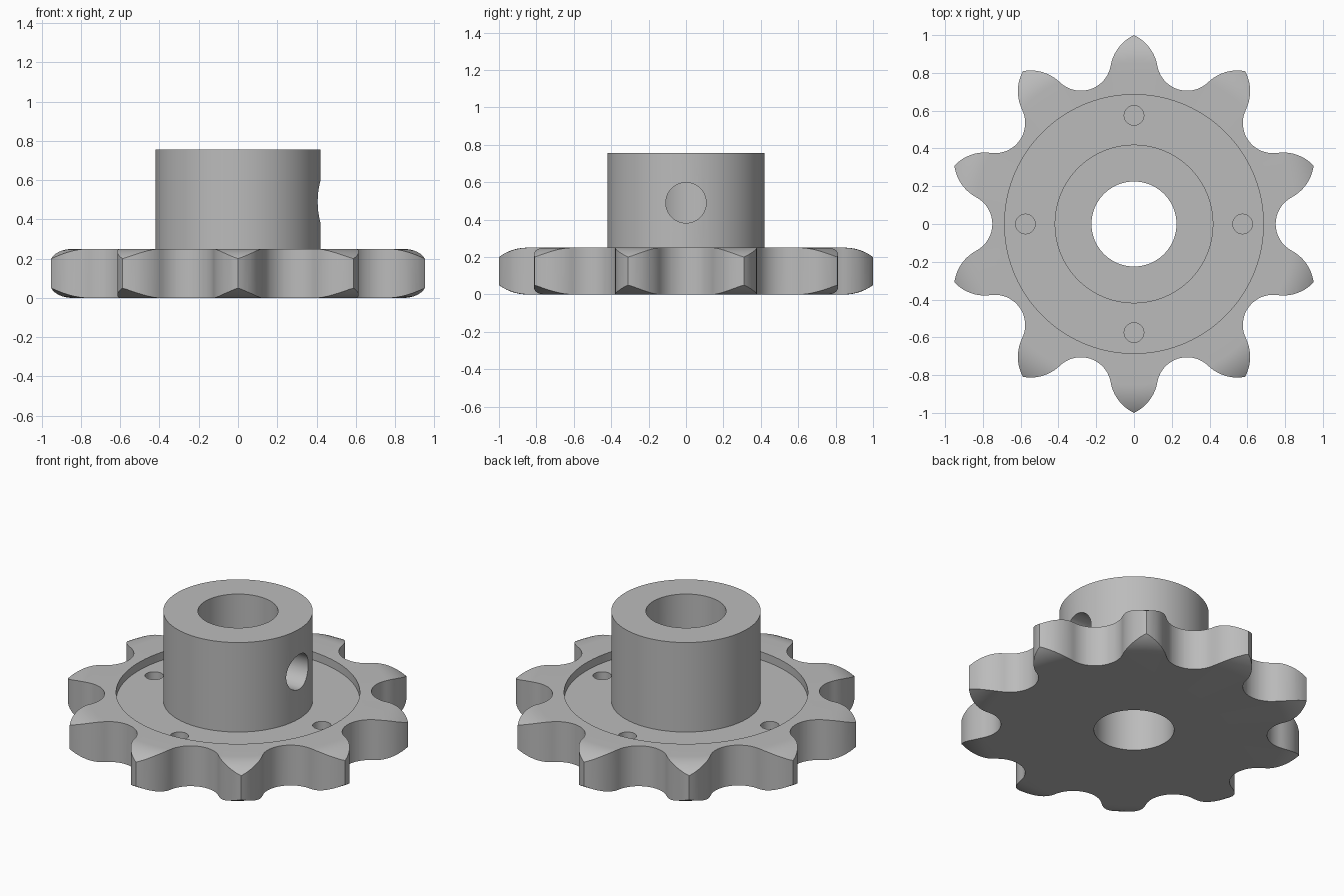
import bpy, bmesh, math
from math import sin, cos, pi, radians, sqrt
from mathutils import Matrix, Vector

if "Cube" in bpy.data.objects:
    bpy.data.objects.remove(bpy.data.objects["Cube"])

steel = bpy.data.materials.new("steel_grey")
steel.diffuse_color = (0.5, 0.5, 0.5, 1)
steel.use_nodes = True
steel.node_tree.nodes["Principled BSDF"].inputs["Base Color"].default_value = steel.diffuse_color

TEETH = 10
PLATE, HUB_TOP, RECESS = 0.25, 0.755, 0.2
PITCH_R, ROLLER_R = 0.91, 0.16


def make_object(name, bm):
    bmesh.ops.recalc_face_normals(bm, faces=bm.faces)
    mesh = bpy.data.meshes.new(name)
    bm.to_mesh(mesh)
    bm.free()
    mesh.materials.append(steel)
    obj = bpy.data.objects.new(name, mesh)
    bpy.context.collection.objects.link(obj)
    return obj


def lathe(name, profile, segments=120):
    """Revolve a closed (radius, z) profile about z."""
    bm = bmesh.new()
    rings = [[bm.verts.new((r * cos(2 * pi * i / segments), r * sin(2 * pi * i / segments), z))
              for r, z in profile] for i in range(segments)]
    n = len(profile)
    for i in range(segments):
        a, b = rings[i], rings[(i + 1) % segments]
        for j in range(n):
            k = (j + 1) % n
            bm.faces.new((a[j], b[j], b[k], a[k]))
    return make_object(name, bm)


def prism(name, outline, z0, z1):
    bm = bmesh.new()
    face = bm.faces.new([bm.verts.new((x, y, z0)) for x, y in outline])
    up = bmesh.ops.extrude_face_region(bm, geom=[face])
    bmesh.ops.translate(bm, vec=(0, 0, z1 - z0),
                        verts=[v for v in up["geom"] if isinstance(v, bmesh.types.BMVert)])
    return make_object(name, bm)


def cylinder(name, radius, depth, matrix):
    bm = bmesh.new()
    bmesh.ops.create_cone(bm, cap_ends=True, segments=40, radius1=radius, radius2=radius,
                          depth=depth, matrix=matrix)
    return make_object(name, bm)


def cut(target, tool, operation):
    mod = target.modifiers.new("cut", "BOOLEAN")
    mod.operation, mod.solver, mod.object = operation, "EXACT", tool
    bpy.context.view_layer.objects.active = target
    bpy.ops.object.modifier_apply(modifier=mod.name)
    bpy.data.objects.remove(tool)


# Turned body: bored hub, recessed web and plate with rounded rim edges
rim = []
for i in range(9):
    dx = 0.17 * i / 8
    rim.append((0.85 + dx, 0.25 - sqrt(0.25 ** 2 - dx ** 2)))
body = ([(0.225, 0)] + rim + [(r, PLATE - z) for r, z in reversed(rim)]
        + [(0.685, PLATE), (0.685, RECESS), (0.42, RECESS), (0.42, HUB_TOP), (0.225, HUB_TOP)])
sprocket = lathe("sprocket", body)

# Right half of one tooth: roller seat arc, then convex flank up to the tip
seat = Vector((PITCH_R * sin(pi / TEETH), PITCH_R * cos(pi / TEETH)))
phi = radians(10)
normal = Vector((cos(phi), sin(phi)))
start = seat - ROLLER_R * normal
to_tip = start - Vector((0, 1))
flank_r = to_tip.length_squared / (2 * to_tip.dot(normal))
centre = start - flank_r * normal
tip_angle = math.atan2(1 - centre.y, -centre.x)
flank = [centre + flank_r * Vector((cos(a), sin(a)))
         for a in [tip_angle + (phi - tip_angle) * i / 10 for i in range(11)]]
root = radians(270) - pi / TEETH
seat_arc = [seat + ROLLER_R * Vector((cos(a), sin(a)))
            for a in [pi + phi + (root - pi - phi) * i / 10 for i in range(1, 11)]]
half = flank + seat_arc
tooth = [Vector((-p.x, p.y)) for p in reversed(half[1:-1])] + half

# Tooth outline repeated round the wheel, then used to trim the body
outline = []
for t in range(TEETH):
    turn = Matrix.Rotation(-2 * pi * t / TEETH, 2)
    outline += [turn @ p for p in tooth]
cut(sprocket, prism("tooth_outline", outline, -0.2, 1.0), "INTERSECT")

# Four blind holes in the recessed web
for i in range(4):
    a = i * pi / 2
    place = Matrix.Translation((0.575 * cos(a), 0.575 * sin(a), 0.2))
    cut(sprocket, cylinder("web_hole", 0.052, 0.2, place), "DIFFERENCE")

# Set screw hole through one wall of the hub
place = Matrix.Translation((0.35, 0, 0.49)) @ Matrix.Rotation(pi / 2, 4, "Y")
cut(sprocket, cylinder("set_screw_hole", 0.108, 0.5, place), "DIFFERENCE")

bpy.ops.object.select_all(action="DESELECT")
sprocket.select_set(True)
bpy.context.view_layer.objects.active = sprocket
bpy.ops.object.shade_smooth_by_angle(angle=radians(30))
